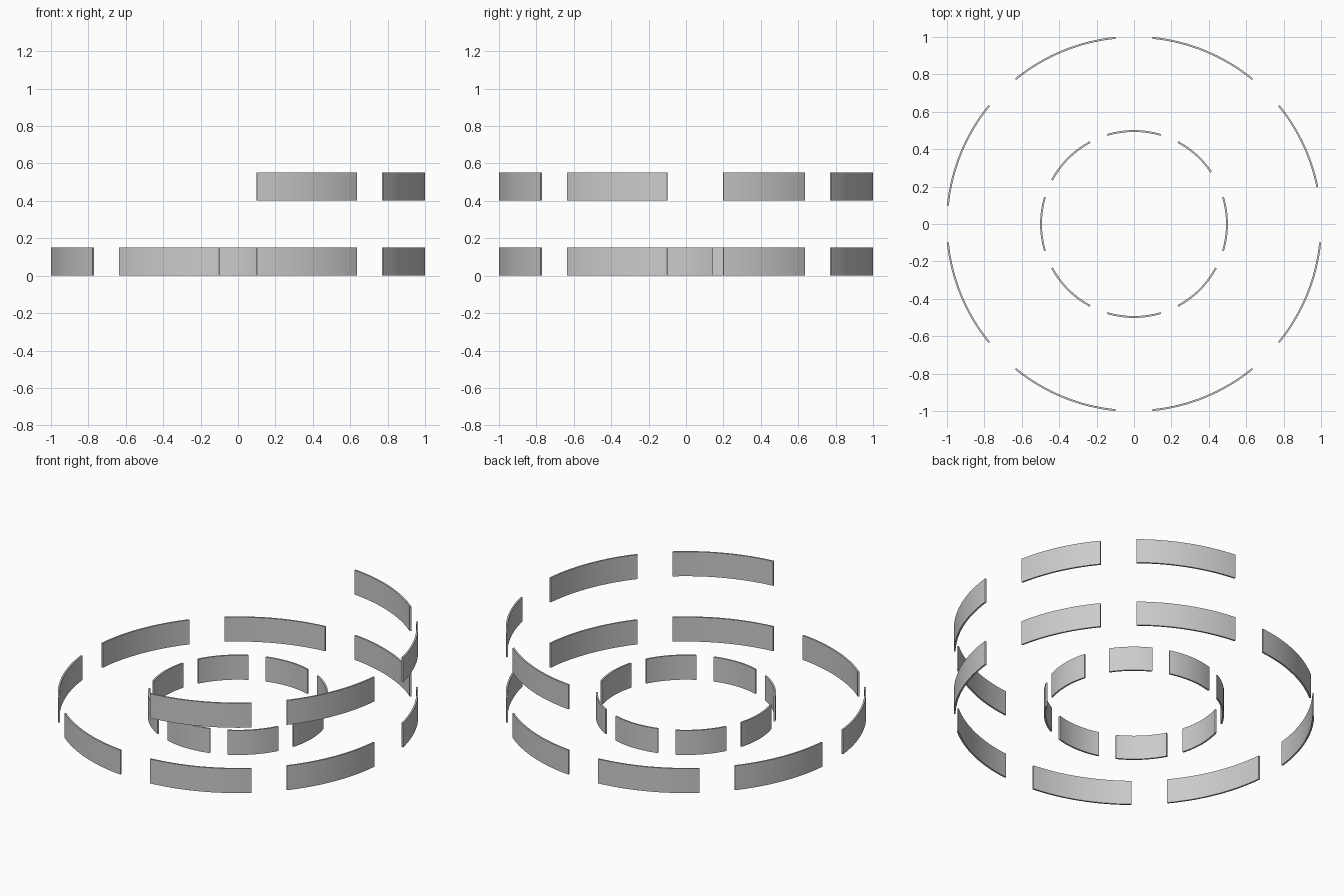
import bpy, bmesh, math

if "Cube" in bpy.data.objects:
    bpy.data.objects.remove(bpy.data.objects["Cube"])

THICK = 0.01     # wall thickness
HEIGHT = 0.15    # panel height
HALF_GAP = 0.1   # half gap between panels, radians
STEP = math.pi / 4
STEPS = 16       # faces along each arc


def arc_panel(name, radius, z, a0, a1):
    """Thin curved wall panel from angle a0 to a1."""
    bm = bmesh.new()
    rings = []
    for i in range(STEPS + 1):
        a = a0 + (a1 - a0) * i / STEPS
        c, s = math.cos(a), math.sin(a)
        section = [(radius, z), (radius, z + HEIGHT),
                   (radius - THICK, z + HEIGHT), (radius - THICK, z)]
        rings.append([bm.verts.new((r * c, r * s, h)) for r, h in section])
    for p, q in zip(rings, rings[1:]):
        for j in range(4):
            k = (j + 1) % 4
            bm.faces.new((p[j], q[j], q[k], p[k]))
    bm.faces.new(rings[0])
    bm.faces.new(rings[-1][::-1])
    bmesh.ops.recalc_face_normals(bm, faces=bm.faces)
    mesh = bpy.data.meshes.new(name)
    bm.to_mesh(mesh)
    bm.free()
    ob = bpy.data.objects.new(name, mesh)
    bpy.context.collection.objects.link(ob)
    bpy.ops.object.select_all(action='DESELECT')
    ob.select_set(True)
    bpy.context.view_layer.objects.active = ob
    bpy.ops.object.shade_smooth_by_angle(angle=math.radians(30))


def panel_ring(name, radius, z, turn, indices, short):
    """Panels between evenly spaced gaps; the 'short' one starts later."""
    for k in indices:
        start = turn + k * STEP + HALF_GAP * (2 if k == short else 1)
        end = turn + (k + 1) * STEP - HALF_GAP
        arc_panel(f"{name}_{k + 1}", radius, z, start, end)


# full outer ring on the ground
panel_ring("outer_wall", 1.005, 0.0, 0.0, range(8), 0)
# half ring floating above its +x side
panel_ring("upper_wall", 1.005, 0.402, 0.0, (0, 1, 6, 7), 0)
# inner ring, turned by half a panel
panel_ring("inner_wall", 0.502, 0.0, STEP / 2, range(8), 0)
